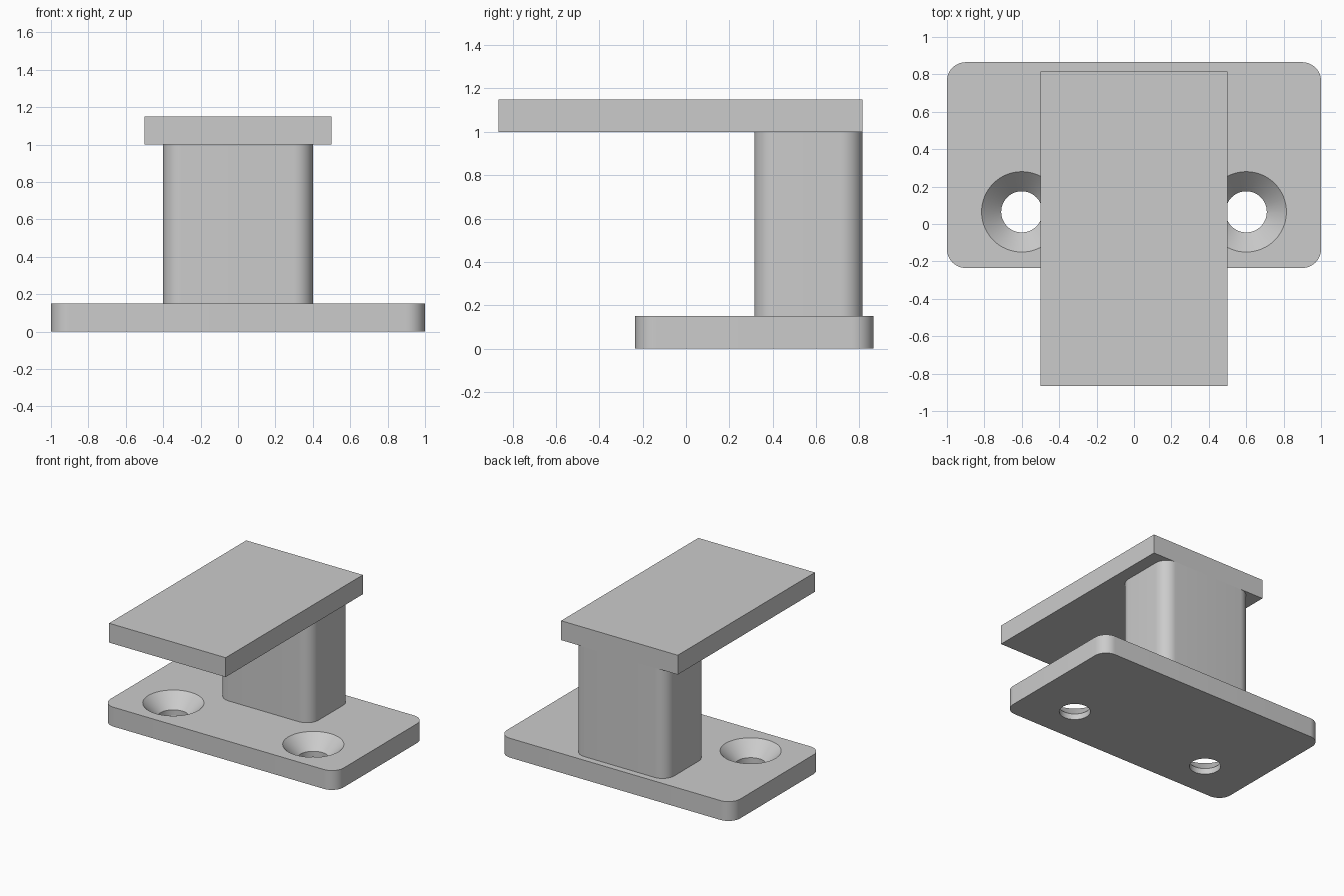
import bpy, bmesh, math
from mathutils import Matrix

if "Cube" in bpy.data.objects:
    bpy.data.objects.remove(bpy.data.objects["Cube"], do_unlink=True)

# Single plain grey material
GREY = (0.6, 0.6, 0.6, 1)
grey = bpy.data.materials.new("light_grey")
grey.use_nodes = True
grey.diffuse_color = GREY
grey.node_tree.nodes["Principled BSDF"].inputs["Base Color"].default_value = GREY


def finish(name, bm):
    bmesh.ops.recalc_face_normals(bm, faces=bm.faces)
    mesh = bpy.data.meshes.new(name)
    bm.to_mesh(mesh)
    bm.free()
    mesh.materials.append(grey)
    obj = bpy.data.objects.new(name, mesh)
    bpy.context.collection.objects.link(obj)
    return obj


def block(name, low, high, radius=0):
    """Box between two corners, with optionally rounded vertical edges."""
    bm = bmesh.new()
    bmesh.ops.create_cube(bm, size=1)
    for v in bm.verts:
        v.co = [h if c > 0 else l for c, l, h in zip(v.co, low, high)]
    if radius:
        upright = [e for e in bm.edges
                   if abs(e.verts[0].co.z - e.verts[1].co.z) > 0.01]
        bmesh.ops.bevel(bm, geom=upright, offset=radius, segments=12,
                        profile=0.5, affect='EDGES')
    return finish(name, bm)


def screw_cutter(name, x, y):
    """Straight bore opening into a 45 degree countersink."""
    bm = bmesh.new()
    profile = [(0, -0.1), (0.11, -0.1), (0.11, 0.045), (0.215, 0.15),
               (0.215, 0.25), (0, 0.25)]
    verts = [bm.verts.new((r, 0, z)) for r, z in profile]
    edges = [bm.edges.new(pair) for pair in zip(verts, verts[1:])]
    bmesh.ops.spin(bm, geom=verts + edges, cent=(0, 0, 0), axis=(0, 0, 1),
                   angle=math.tau, steps=64)
    bmesh.ops.remove_doubles(bm, verts=bm.verts, dist=0.0001)
    bmesh.ops.transform(bm, matrix=Matrix.Translation((x, y, 0)), verts=bm.verts)
    cutter = finish(name, bm)
    cutter.hide_render = True
    cutter.hide_viewport = True
    return cutter


# Main parts
base = block("base_plate", (-1, -0.235, 0), (1, 0.865, 0.15), 0.1)
post = block("post", (-0.4, 0.315, 0.15), (0.4, 0.815, 1), 0.1)
top = block("top_plate", (-0.5, -0.865, 1), (0.5, 0.815, 1.15))

# Countersunk screw holes
bpy.context.view_layer.objects.active = base
for side, x in (("right", -0.6), ("left", 0.6)):
    cutter = screw_cutter(side + "_hole_cutter", x, 0.065)
    cut = base.modifiers.new(side + "_hole", 'BOOLEAN')
    cut.operation = 'DIFFERENCE'
    cut.solver = 'EXACT'
    cut.object = cutter
    bpy.ops.object.modifier_apply(modifier=cut.name)
    bpy.data.objects.remove(cutter, do_unlink=True)

# Smooth rounded corners, crisp edges
bpy.ops.object.select_all(action='DESELECT')
for obj in (base, post, top):
    obj.select_set(True)
bpy.ops.object.shade_smooth_by_angle(angle=math.radians(30))
